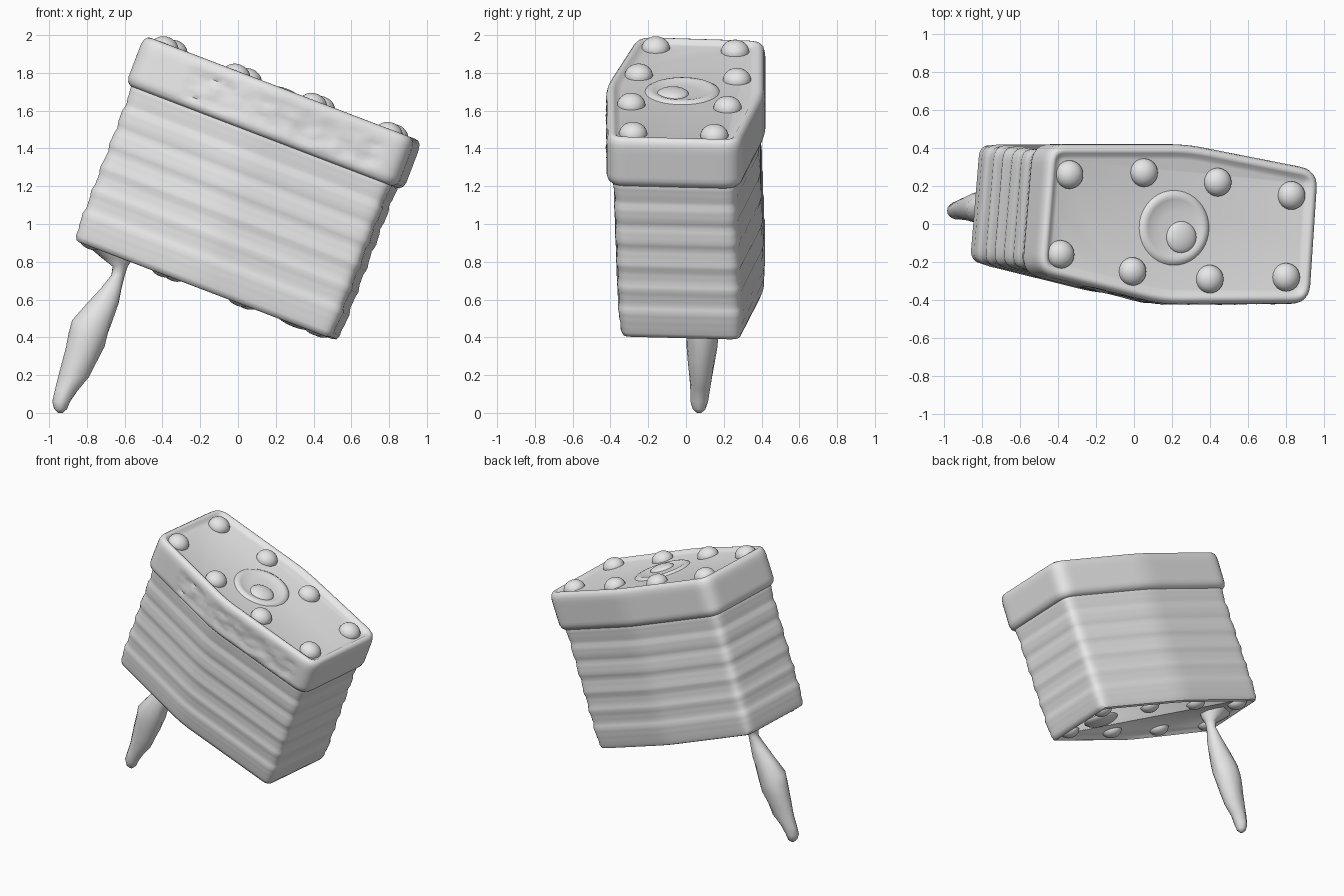
import bpy, bmesh, math, random
from mathutils import Vector, Matrix

if "Cube" in bpy.data.objects:
    bpy.data.objects.remove(bpy.data.objects["Cube"], do_unlink=True)
random.seed(4)

TILT = Matrix.Rotation(math.radians(20.9), 4, 'Y')   # the box leans sideways

grey = bpy.data.materials.new("plain_grey")
grey.use_nodes = True
COLOUR = (0.8, 0.8, 0.8, 1)
grey.diffuse_color = COLOUR
grey.node_tree.nodes["Principled BSDF"].inputs["Base Color"].default_value = COLOUR


def finish(name, bm, matrix, angle=50):
    bmesh.ops.recalc_face_normals(bm, faces=bm.faces)
    mesh = bpy.data.meshes.new(name)
    bm.to_mesh(mesh)
    bm.free()
    mesh.materials.append(grey)
    obj = bpy.data.objects.new(name, mesh)
    bpy.context.collection.objects.link(obj)
    obj.matrix_world = matrix
    bpy.ops.object.select_all(action='DESELECT')
    obj.select_set(True)
    bpy.context.view_layer.objects.active = obj
    bpy.ops.object.shade_smooth_by_angle(angle=math.radians(angle))
    return obj


def loft(name, rings, matrix, angle=50):
    """Skin a stack of closed rings and cap both ends."""
    bm = bmesh.new()
    loops = [[bm.verts.new(p) for p in ring] for ring in rings]
    for a, b in zip(loops, loops[1:]):
        n = len(a)
        for i in range(n):
            j = (i + 1) % n
            bm.faces.new((a[i], a[j], b[j], b[i]))
    bm.faces.new(loops[0][::-1])
    bm.faces.new(loops[-1])
    return finish(name, bm, matrix, angle)


def rounded(points, radius, spacing=0.035):
    """Round the corners of a polygon and spread points along its edges."""
    pts = [Vector(p) for p in points]
    out = []
    for i, p in enumerate(pts):
        a = p + (pts[i - 1] - p).normalized() * radius
        nxt = pts[(i + 1) % len(pts)]
        b = p + (nxt - p).normalized() * radius
        for k in range(7):
            t = k / 6
            out.append(a * (1 - t) ** 2 + p * (2 * t * (1 - t)) + b * t * t)
        end = nxt + (p - nxt).normalized() * radius
        steps = max(2, int((end - b).length / spacing))
        out += [b.lerp(end, k / steps) for k in range(1, steps)]
    return out


# Six-sided footprint with bowed long sides
outline = rounded([(-1.185, -0.26), (-0.47, -0.425), (0.355, -0.42),
                   (0.405, 0.285), (-0.33, 0.42), (-1.125, 0.42)], 0.10)
normals = []
for i, p in enumerate(outline):
    d = outline[(i + 1) % len(outline)] - outline[i - 1]
    normals.append(Vector((d.y, -d.x)).normalized())


def ring(w, inset, shift=0.0, rough=0.0):
    pts = []
    for p, n in zip(outline, normals):
        amount = inset
        if n.y < -0.8 and -0.85 < p.x < 0.2:      # worn front of the lid
            amount += random.uniform(-0.2, 1) * rough
        q = p - n * amount
        pts.append((q.x, q.y + shift, w))
    return pts


# Body with faint horizontal ripples and a rolled bottom edge
def lean(w):
    return 0.035 * (1.45 - w) / 0.9


body = [(0.575, 0.10), (0.56, 0.085), (0.543, 0.07), (0.55, 0.05), (0.575, 0.04)]
for k in range(41):
    w = 0.61 + k * 0.021
    body.append((w, 0.036 + 0.004 * math.sin(w * 44) + 0.002 * math.sin(w * 97)))
loft("box_body", [ring(w, i, lean(w)) for w, i in body], TILT)

# Overhanging lid with a raised rim around a sunken top
lid = [(1.41, 0.05, 0), (1.415, 0.025, 0), (1.43, 0.008, 0), (1.455, 0, 0.004)]
lid += [(1.475 + 0.025 * k, 0, 0.018) for k in range(6)]
lid += [(1.625, 0, 0.006), (1.65, 0.002, 0), (1.672, 0.008, 0), (1.685, 0.02, 0),
        (1.69, 0.035, 0), (1.684, 0.048, 0), (1.670, 0.062, 0), (1.665, 0.08, 0)]
loft("box_lid", [ring(w, i, 0, r) for w, i, r in lid], TILT)


# Rounded studs on the lid and beneath the body
def stud(name, u, y, w, radius, height):
    bm = bmesh.new()
    bmesh.ops.create_uvsphere(bm, u_segments=24, v_segments=14, radius=1)
    bmesh.ops.transform(bm, verts=bm.verts, matrix=Matrix.Translation((u, y, w))
                        @ Matrix.Diagonal((radius, radius, height, 1)))
    finish(name, bm, TILT)


stud_spots = [(-1.0, 0.26), (-0.58, 0.27), (-0.165, 0.22), (0.25, 0.15),
              (-1.05, -0.16), (-0.645, -0.25), (-0.21, -0.29), (0.22, -0.28)]
for n, (u, y) in enumerate(stud_spots, 1):
    stud(f"lid_stud_{n}", u, y, 1.665, 0.075, 0.062)
    stud(f"base_stud_{n}", u, y * 0.92 + 0.035, 0.58, 0.07, 0.052)
stud("base_dome", 0.11, 0.0, 0.58, 0.125, 0.05)

# Dished medallion in the middle of the lid
profile = [(0.20, 1.660), (0.195, 1.668), (0.18, 1.677), (0.165, 1.680),
           (0.15, 1.676), (0.125, 1.669), (0.08, 1.667), (0.03, 1.667)]
loft("lid_medallion",
     [[(-0.41 + r * math.cos(a), -0.02 + r * math.sin(a), w)
       for a in (math.tau * k / 40 for k in range(40))] for r, w in profile], TILT)
stud("medallion_boss", -0.37, -0.07, 1.664, 0.085, 0.032)

# Tapering tail hanging from a pinched root: x, y, z, half width, half depth
tail = [(-0.66, 0.10, 0.87, 0.12, 0.10), (-0.64, 0.10, 0.82, 0.085, 0.07),
        (-0.625, 0.10, 0.775, 0.04, 0.04), (-0.635, 0.10, 0.73, 0.035, 0.035),
        (-0.67, 0.095, 0.66, 0.055, 0.05), (-0.715, 0.09, 0.58, 0.085, 0.065),
        (-0.77, 0.085, 0.49, 0.108, 0.08), (-0.79, 0.085, 0.42, 0.105, 0.085),
        (-0.81, 0.085, 0.35, 0.10, 0.083), (-0.84, 0.08, 0.27, 0.09, 0.07),
        (-0.87, 0.08, 0.19, 0.08, 0.06), (-0.91, 0.075, 0.12, 0.06, 0.05),
        (-0.935, 0.07, 0.06, 0.047, 0.045), (-0.94, 0.07, 0.02, 0.034, 0.034),
        (-0.94, 0.07, 0.0, 0.012, 0.012)]
tail_rings = []
for x, y, z, hx, hy in tail:
    loop = []
    for k in range(16):
        a = math.tau * k / 16
        s = 1 + random.uniform(-0.05, 0.05)
        loop.append((x + hx * s * math.cos(a), y + hy * s * math.sin(a), z))
    tail_rings.append(loop)
loft("tail", tail_rings, Matrix.Identity(4), 70)
